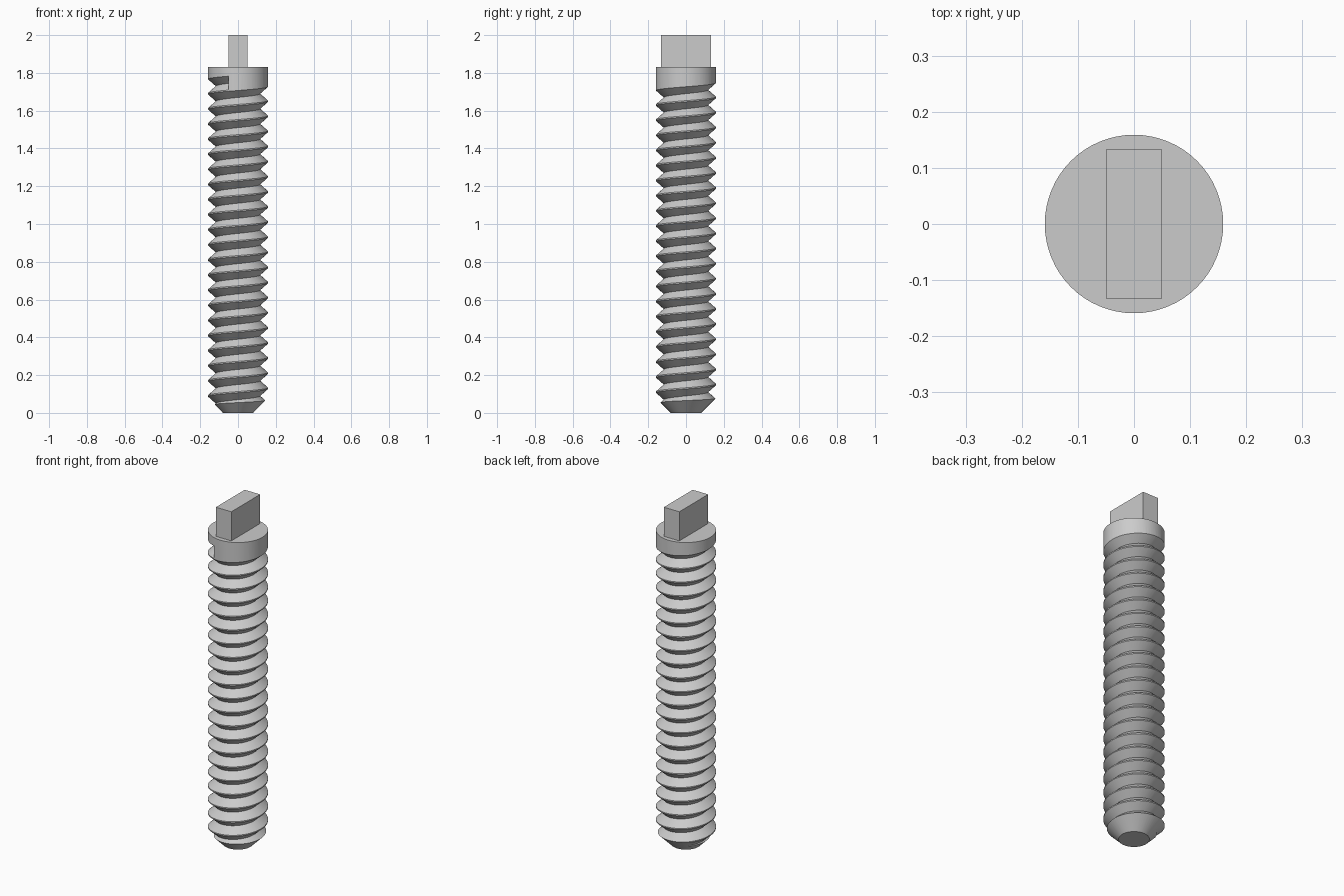
import bpy, bmesh
from math import pi, cos, sin, radians

if "Cube" in bpy.data.objects:
    bpy.data.objects.remove(bpy.data.objects["Cube"])

SEG = 64
R, ROOT = 0.159, 0.117       # thread crest and root radius
PITCH = 0.08
TOP = 1.83                   # top of the collar


def make(name, bm):
    bmesh.ops.recalc_face_normals(bm, faces=bm.faces[:])
    mesh = bpy.data.meshes.new(name)
    bm.to_mesh(mesh)
    bm.free()
    ob = bpy.data.objects.new(name, mesh)
    bpy.context.collection.objects.link(ob)
    return ob


def skin(name, rings):
    """Join a list of closed point rings and cap both ends."""
    bm = bmesh.new()
    vs = [[bm.verts.new(p) for p in ring] for ring in rings]
    n = len(vs[0])
    for a, b in zip(vs, vs[1:]):
        for i in range(n):
            j = (i + 1) % n
            bm.faces.new((a[i], a[j], b[j], b[i]))
    bm.faces.new(vs[0])
    bm.faces.new(vs[-1])
    return make(name, bm)


# screw shaft: chamfered tip and plain cylinder up to the collar
profile = [(0.08, 0), (R, 0.079), (R, TOP)]
shaft = skin("threaded_shaft", [[(r * cos(2 * pi * i / SEG), r * sin(2 * pi * i / SEG), z)
                                 for i in range(SEG)] for r, z in profile])

# helical V groove, right-handed, stopping under the collar at the front
rings = []
first, last = int(-1.7 * SEG), 21.7 * SEG
steps = list(range(first, int(last) + 1)) + [last]
out = R + 0.002
half = 0.0385
for s in steps:
    a = 2 * pi * s / SEG
    z = 0.01 + PITCH * s / SEG
    rings.append([(r * cos(a), r * sin(a), z + dz)
                  for r, dz in ((ROOT, 0), (out, half), (out, -half))])
cutter = skin("groove_cutter", rings)
cutter.hide_render = True

# cut the thread
mod = shaft.modifiers.new("thread", 'BOOLEAN')
mod.operation = 'DIFFERENCE'
mod.solver = 'EXACT'
mod.object = cutter
bpy.context.view_layer.objects.active = shaft
shaft.select_set(True)
bpy.ops.object.modifier_apply(modifier=mod.name)
bpy.data.objects.remove(cutter)
bpy.ops.object.shade_smooth_by_angle(angle=radians(30))

# flat drive tab on top
tab = skin("drive_tab", [[(-0.05, -0.133, z), (0.05, -0.133, z), (0.05, 0.133, z), (-0.05, 0.133, z)]
                         for z in (TOP, 2.0)])
